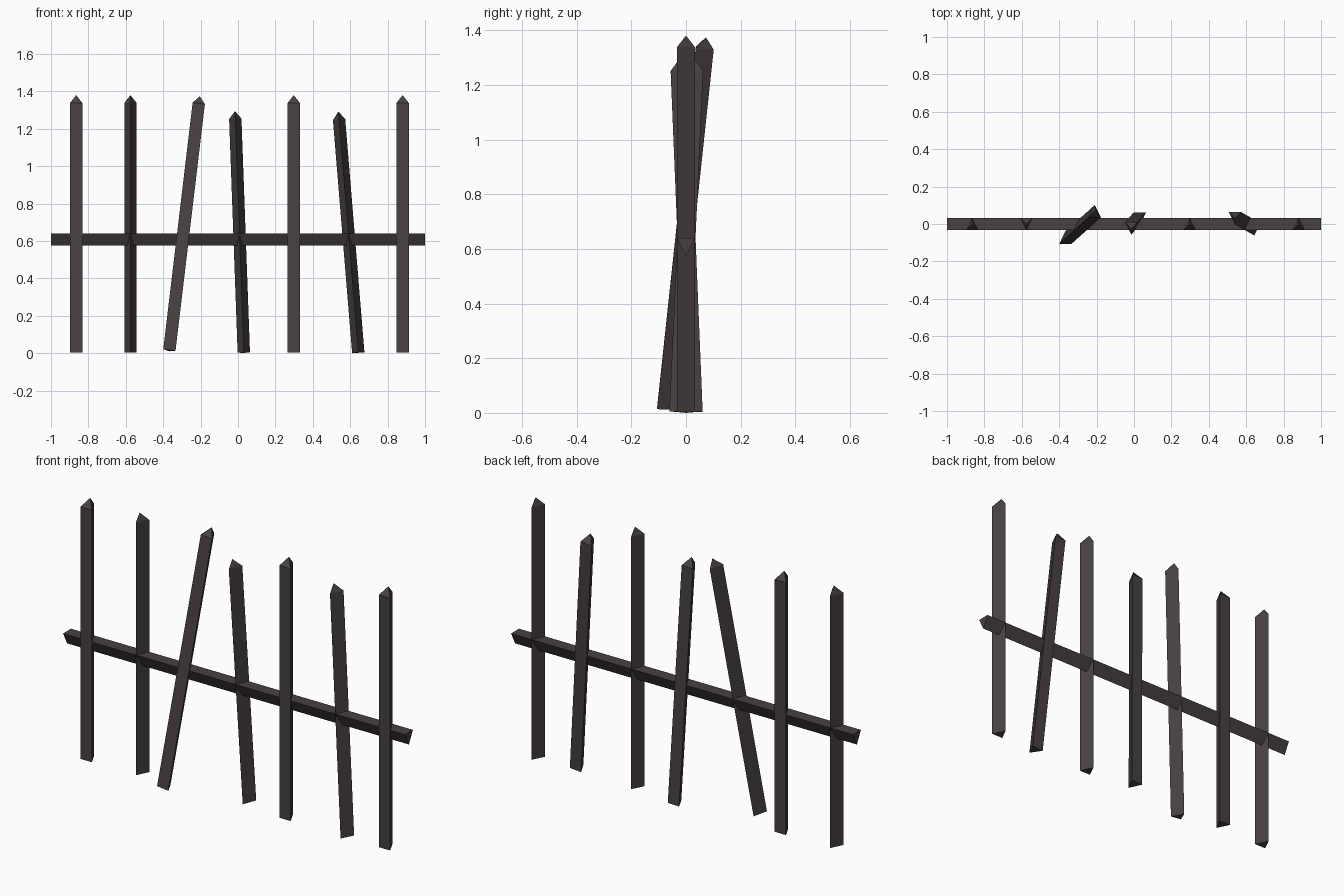
import bpy
from mathutils import Vector

if "Cube" in bpy.data.objects:
    bpy.data.objects.remove(bpy.data.objects["Cube"])

HALF = 0.033  # half width of every timber

wood = bpy.data.materials.new("dark_weathered_wood")
wood.diffuse_color = (0.066, 0.052, 0.052, 1)
wood.use_nodes = True
wood.node_tree.nodes["Principled BSDF"].inputs["Base Color"].default_value = wood.diffuse_color


def make_object(name, verts, faces):
    mesh = bpy.data.meshes.new(name)
    mesh.from_pydata(verts, [], faces)
    mesh.materials.append(wood)
    obj = bpy.data.objects.new(name, mesh)
    bpy.context.collection.objects.link(obj)
    return obj


def make_picket(name, bottom, tip, facing):
    """Three-sided stake; facing = 1 has its flat side to the front, -1 to the back."""
    bottom, tip = Vector(bottom), Vector(tip)
    axis = tip - bottom
    length = axis.length
    tri = [(-HALF * facing, -HALF * facing), (HALF * facing, -HALF * facing), (0, HALF * facing)]
    local = [(x, y, z) for z in (0, length - 0.042) for x, y in tri] + [(0, 0, length)]
    turn = Vector((0, 0, 1)).rotation_difference(axis)
    verts = [bottom + turn @ Vector(v) for v in local]
    faces = [(2, 1, 0)]
    for i in range(3):
        j = (i + 1) % 3
        faces += [(i, j, j + 3, i + 3), (i + 3, j + 3, 6)]
    make_object(name, verts, faces)


# Pickets: bottom centre, tip, side the flat face points to
pickets = [
    ((-0.865, 0, 0.004), (-0.865, 0, 1.38), 1),
    ((-0.575, 0, 0.004), (-0.575, 0, 1.38), -1),
    ((-0.367, -0.073, 0.014), (-0.205, 0.073, 1.374), 1),
    ((0.031, 0.028, 0.003), (-0.016, -0.025, 1.294), -1),
    ((0.298, 0, 0.004), (0.298, 0, 1.38), 1),
    ((0.643, -0.028, 0.004), (0.537, 0.032, 1.292), -1),
    ((0.880, 0, 0.004), (0.880, 0, 1.38), 1),
]
for n, (bottom, tip, facing) in enumerate(pickets, 1):
    make_picket(f"picket_{n}", bottom, tip, facing)

# Cross rail: flat on top, edge pointing down
section = [(-HALF, 0.64), (0, 0.575), (HALF, 0.64)]
rail = [(x, y, z) for x in (-1, 1) for y, z in section]
make_object("cross_rail", rail, [(2, 1, 0), (3, 4, 5), (0, 1, 4, 3), (1, 2, 5, 4), (2, 0, 3, 5)])
